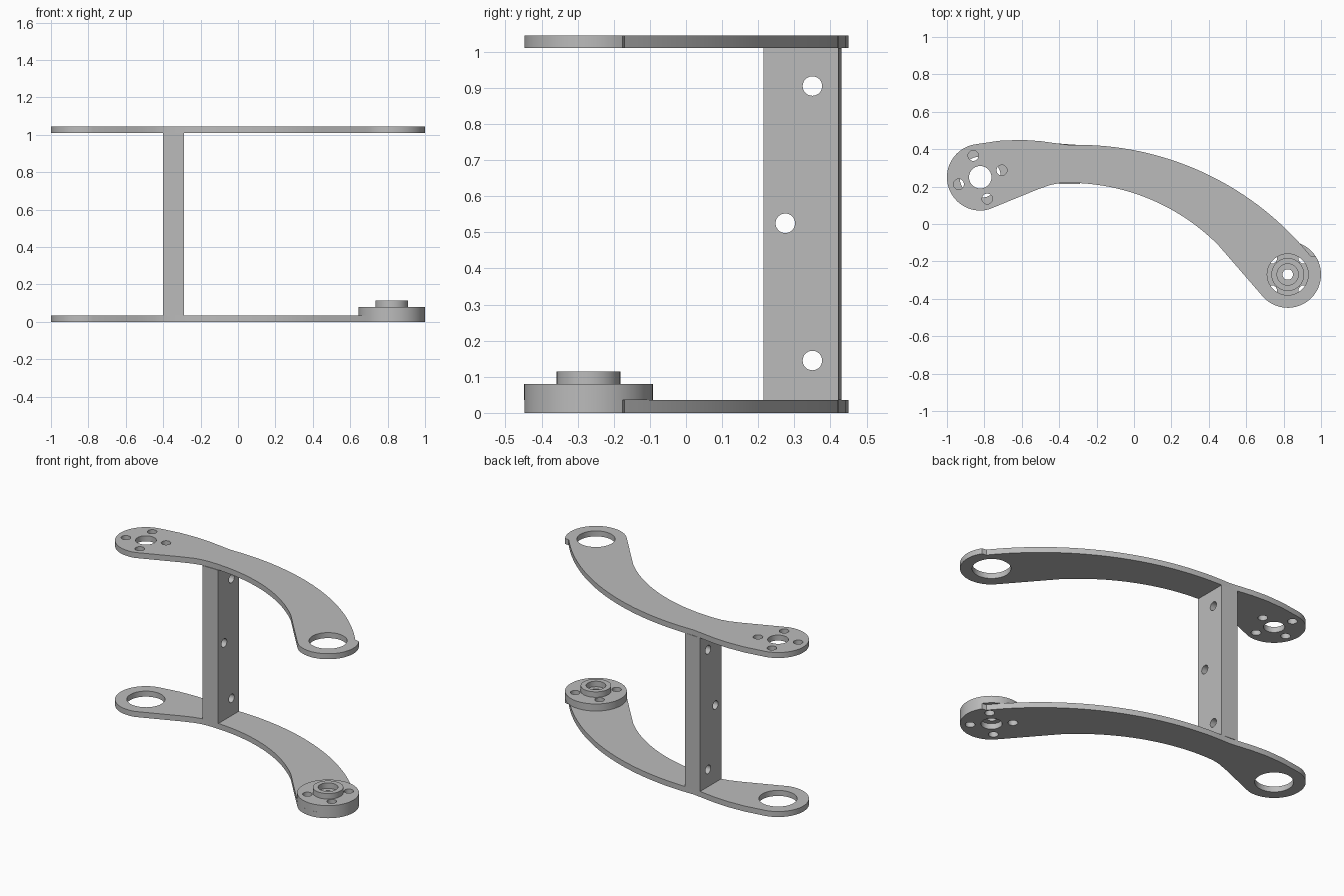
import bpy, bmesh, math
from mathutils import Matrix

if "Cube" in bpy.data.objects:
    bpy.data.objects.remove(bpy.data.objects["Cube"], do_unlink=True)

grey = bpy.data.materials.new("plain_grey")
grey.use_nodes = True
colour = (0.5, 0.5, 0.5, 1)
grey.diffuse_color = colour
grey.node_tree.nodes["Principled BSDF"].inputs["Base Color"].default_value = colour

SHAFT = (-0.822, 0.25)    # end of the arm by the post
SERVO = (0.822, -0.27)    # end of the arm with the raised hub
END_R, THICK, TOP = 0.178, 0.035, 1.01
BOLT_R, BOLT_CIRCLE = 0.028, 0.121


def arc(centre, r, a0, a1, n):
    """Points on an arc, angles in degrees."""
    angles = [math.radians(a0 + (a1 - a0) * i / n) for i in range(n + 1)]
    return [(centre[0] + r * math.cos(a), centre[1] + r * math.sin(a)) for a in angles]


def circle(centre, r, n=40):
    return arc(centre, r, 0, 360, n)[:-1]


def bolts(centre, turn):
    """Four small holes around a centre."""
    spots = arc(centre, BOLT_CIRCLE, turn, turn + 270, 3)
    return [circle(p, BOLT_R, 24) for p in spots]


def slab(name, loops, low, high, turn=Matrix()):
    """Extrude an outline (first loop) with holes (other loops)."""
    curve = bpy.data.curves.new(name, "CURVE")
    curve.dimensions = "2D"
    curve.fill_mode = "BOTH"
    curve.extrude = (high - low) / 2
    for loop in loops:
        spline = curve.splines.new("POLY")
        spline.points.add(len(loop) - 1)
        for point, (x, y) in zip(spline.points, loop):
            point.co = (x, y, 0, 1)
        spline.use_cyclic_u = True
    obj = bpy.data.objects.new(name, curve)
    bpy.context.collection.objects.link(obj)
    bpy.ops.object.select_all(action="DESELECT")
    obj.select_set(True)
    bpy.context.view_layer.objects.active = obj
    bpy.ops.object.convert(target="MESH")
    obj = bpy.context.object
    bm = bmesh.new()
    bm.from_mesh(obj.data)
    bmesh.ops.remove_doubles(bm, verts=bm.verts, dist=0.00001)
    bm.transform(turn @ Matrix.Translation((0, 0, (low + high) / 2)))
    bmesh.ops.recalc_face_normals(bm, faces=bm.faces)
    bm.to_mesh(obj.data)
    bm.free()
    obj.data.materials.clear()
    obj.data.materials.append(grey)
    bpy.ops.object.shade_smooth_by_angle(angle=math.radians(30))
    return obj


# Curved arm outline: bent back edge, rounded ends, hollow front edge
outline = (
    arc(SHAFT, END_R, 285, 100, 32)
    + [(-0.72, 0.445), (-0.6, 0.45), (-0.5, 0.443), (-0.42, 0.432), (-0.35, 0.423)]
    + arc((-0.3, -1.177), 1.6, 89, 39, 32)
    + arc(SERVO, END_R, 32, -142, 32)
    + arc((-0.35, -0.91), 1.13, 45, 90, 24)
    + [(-0.4, 0.218), (-0.45, 0.208), (-0.52, 0.183), (-0.62, 0.142)]
)

# Two arms with opposite hole patterns
slab("upper_arm", [outline, circle(SHAFT, 0.06), circle(SERVO, 0.11)] + bolts(SHAFT, 18),
     TOP, TOP + THICK)
slab("lower_arm", [outline, circle(SERVO, 0.06), circle(SHAFT, 0.11)] + bolts(SERVO, 45),
     0, THICK)

# Raised hub on the lower arm
slab("hub_disc", [circle(SERVO, END_R, 64), circle(SERVO, BOLT_R)] + bolts(SERVO, 45),
     THICK, 0.08)
slab("hub_collar", [circle(SERVO, 0.088), circle(SERVO, 0.057)], 0.08, 0.115)

# Post between the arms, drilled sideways
sideways = Matrix(((0, 0, 1, 0), (1, 0, 0, 0), (0, 1, 0, 0), (0, 0, 0, 1)))
face = [(0.215, THICK), (0.422, THICK), (0.422, TOP), (0.215, TOP)]
holes = [circle(c, 0.027, 32) for c in ((0.35, 0.145), (0.275, 0.525), (0.35, 0.905))]
post = slab("post", [face] + holes, -0.4, -0.29, sideways)
for v in post.data.vertices:      # slant the back to follow the arm edge
    if v.co.y > 0.4 and v.co.x < -0.35:
        v.co.y = 0.43
